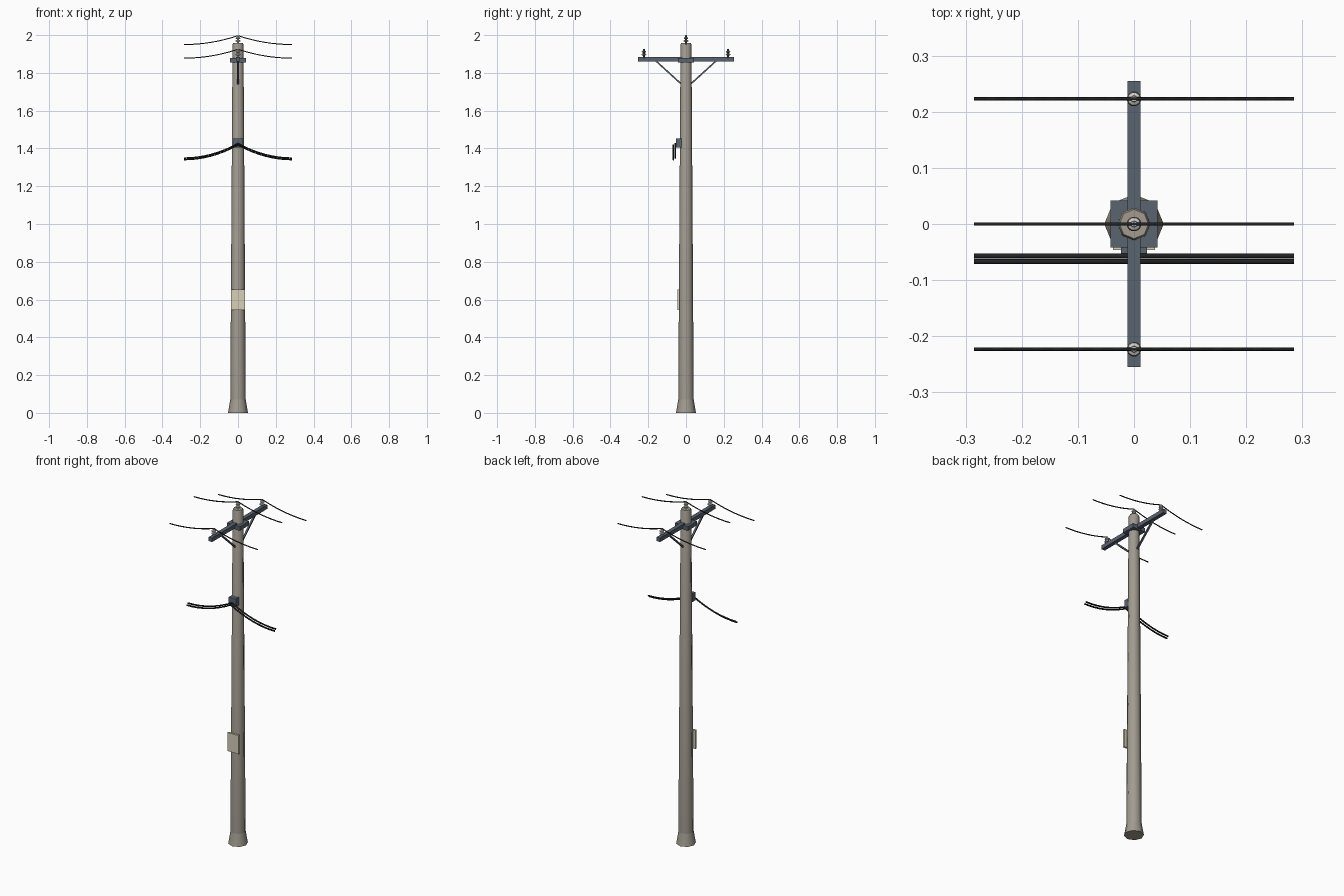
import bpy, bmesh, math
from mathutils import Vector

if "Cube" in bpy.data.objects:
    bpy.data.objects.remove(bpy.data.objects["Cube"])


def material(name, rgb):
    m = bpy.data.materials.new(name)
    m.diffuse_color = (*rgb, 1)
    m.use_nodes = True
    m.node_tree.nodes["Principled BSDF"].inputs["Base Color"].default_value = m.diffuse_color
    return m


CONCRETE = material("concrete", (0.36, 0.33, 0.28))
STEEL = material("steel", (0.10, 0.125, 0.16))
CERAMIC = material("ceramic", (0.62, 0.61, 0.56))
RUBBER = material("rubber", (0.015, 0.016, 0.018))
CREAM = material("cream", (0.68, 0.63, 0.48))


def finish(name, bm, mat, smooth=None):
    bmesh.ops.recalc_face_normals(bm, faces=bm.faces)
    me = bpy.data.meshes.new(name)
    bm.to_mesh(me)
    bm.free()
    me.materials.append(mat)
    ob = bpy.data.objects.new(name, me)
    bpy.context.collection.objects.link(ob)
    if smooth:
        bpy.ops.object.select_all(action='DESELECT')
        ob.select_set(True)
        bpy.context.view_layer.objects.active = ob
        bpy.ops.object.shade_smooth_by_angle(angle=math.radians(smooth))
    return ob


def skin(name, rings, mat, smooth):
    """Bridge consecutive rings of points and cap both ends."""
    bm = bmesh.new()
    loops = [[bm.verts.new(p) for p in ring] for ring in rings]
    n = len(loops[0])
    for a, b in zip(loops, loops[1:]):
        for i in range(n):
            j = (i + 1) % n
            bm.faces.new((a[i], a[j], b[j], b[i]))
    bm.faces.new(loops[0])
    bm.faces.new(loops[-1])
    return finish(name, bm, mat, smooth)


def lathe(name, profile, mat, sides=8, y=0, z=0, smooth=50):
    angles = [2 * math.pi * i / sides for i in range(sides)]
    rings = [[(r * math.cos(a), y + r * math.sin(a), z + h) for a in angles]
             for r, h in profile]
    return skin(name, rings, mat, smooth)


def box(name, lo, hi, mat):
    bm = bmesh.new()
    bmesh.ops.create_cube(bm, size=1)
    lo, hi = Vector(lo), Vector(hi)
    for v in bm.verts:
        v.co = (lo + hi) / 2 + v.co * (hi - lo)
    return finish(name, bm, mat)


def wire(name, y, z_top, drop, radius, length=0.285, steps=8):
    """Cable fixed at x = 0 and sagging to a level end on both sides."""
    rings = []
    for i in range(-steps, steps + 1):
        t = i / steps
        z = z_top - drop + drop * (1 - abs(t)) ** 2
        rings.append([(t * length, y + radius * math.cos(a), z + radius * math.sin(a))
                      for a in (k * math.pi / 3 for k in range(6))])
    return skin(name, rings, RUBBER, 70)


# Pole with flared foot and chamfered top
lathe("pole_foot", [(0.053, 0), (0.041, 0.07)], CONCRETE)
lathe("pole", [(0.041, 0.07), (0.029, 1.95), (0.026, 1.957)], CONCRETE)

# Crossarm and its collar
box("crossarm_collar", (-0.042, -0.042, 1.854), (0.042, 0.042, 1.878), STEEL)
box("crossarm", (-0.0115, -0.255, 1.861), (0.0115, 0.255, 1.884), STEEL)

# Diagonal braces
for side, label in ((-1, "front"), (1, "back")):
    a, b = Vector((0, side * 0.16, 1.864)), Vector((0, side * 0.026, 1.742))
    n = (b - a).cross(Vector((1, 0, 0))).normalized() * 0.004
    w = Vector((0.005, 0, 0))
    skin(f"brace_{label}", [[p + n + w, p + n - w, p - n - w, p - n + w] for p in (a, b)],
         STEEL, None)

# Insulators with two sheds, each carrying a power wire
SHEDS = [(0.006, -0.002), (0.006, 0.008), (0.0135, 0.011), (0.0125, 0.016),
         (0.006, 0.019), (0.006, 0.023), (0.0125, 0.026), (0.0115, 0.031),
         (0.006, 0.034), (0.005, 0.042)]
for label, y, z in (("front", -0.223, 1.884), ("middle", 0, 1.956), ("back", 0.223, 1.884)):
    lathe(f"insulator_{label}", SHEDS, CERAMIC, sides=10, y=y, z=z, smooth=35)
    wire(f"power_wire_{label}", y, z + 0.041, 0.047, 0.003)

# Communication cables on a bracket
box("cable_bracket", (-0.023, -0.053, 1.405), (0.023, -0.024, 1.453), STEEL)
wire("lower_cable_inner", -0.057, 1.426, 0.077, 0.0045)
wire("lower_cable_outer", -0.067, 1.418, 0.077, 0.0045)

# Notice plate
box("notice_plate", (-0.037, -0.046, 0.546), (0.037, -0.035, 0.654), CREAM)
